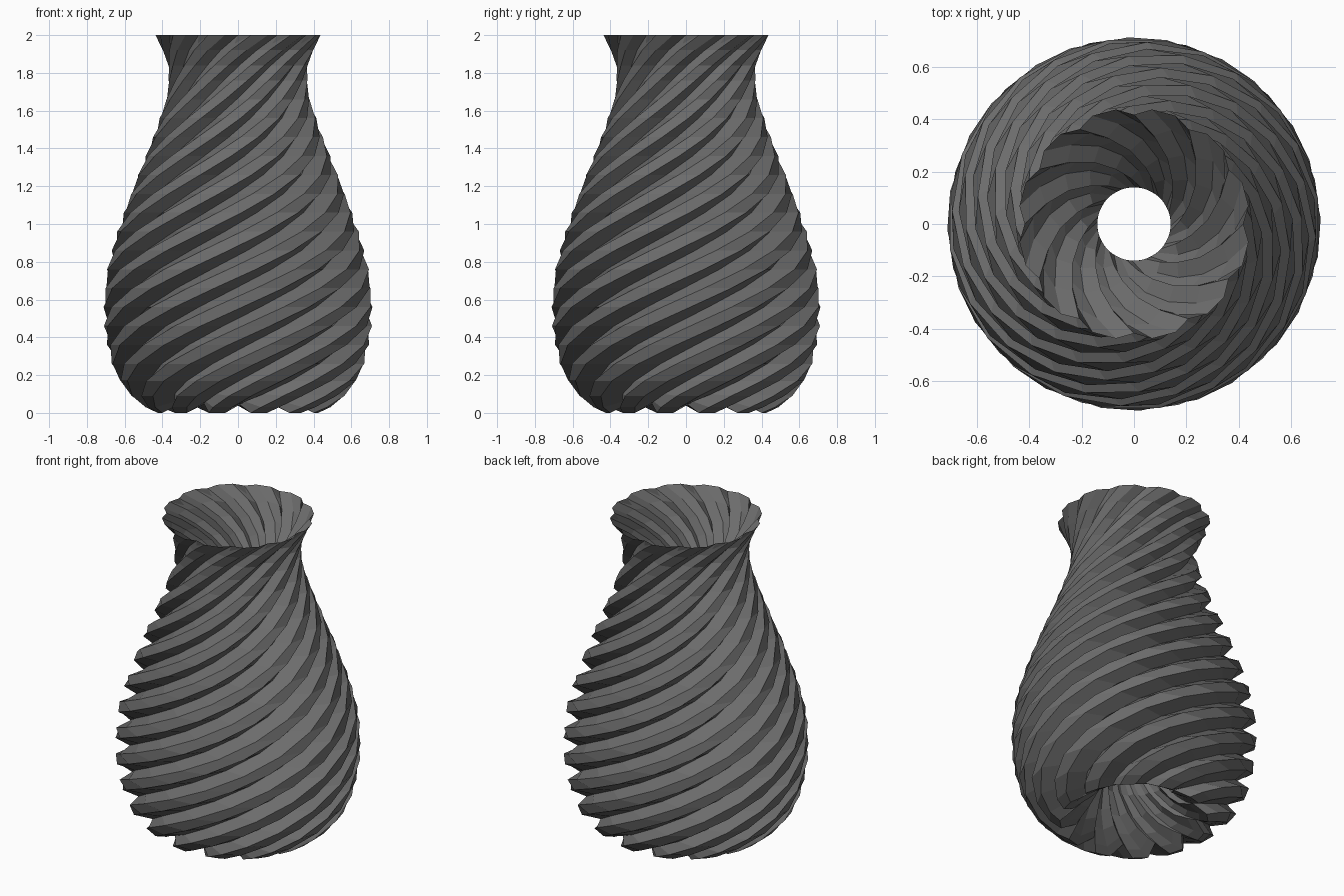
import bpy, bmesh, math

PLEATS = 12
TWIST = math.radians(180)      # twist per unit of height
PITCH = 2 * math.pi / PLEATS

# every ring: height, ridge radius, pleat depth, valley lift
BASE_FUNNEL = [
    (0.40, 0.14, 0.00, 0), (0.28, 0.19, 0.02, 0), (0.17, 0.25, 0.04, 0.01),
    (0.09, 0.31, 0.05, 0.02), (0.03, 0.38, 0.06, 0.04),
]
OUTER = [
    (0.00, 0.43, 0.07, 0.05), (0.03, 0.49, 0.08, 0.03),
    (0.09, 0.565, 0.08, 0.01), (0.17, 0.63, 0.08, 0), (0.26, 0.67, 0.08, 0),
    (0.36, 0.695, 0.08, 0), (0.46, 0.71, 0.08, 0), (0.56, 0.712, 0.08, 0),
    (0.66, 0.708, 0.08, 0), (0.76, 0.695, 0.08, 0), (0.86, 0.67, 0.08, 0),
    (0.96, 0.64, 0.08, 0), (1.06, 0.605, 0.075, 0), (1.16, 0.57, 0.07, 0),
    (1.26, 0.53, 0.07, 0), (1.36, 0.49, 0.07, 0), (1.46, 0.45, 0.065, 0),
    (1.56, 0.415, 0.06, 0), (1.66, 0.382, 0.05, 0), (1.76, 0.368, 0.04, 0),
    (1.84, 0.372, 0.035, 0), (1.92, 0.40, 0.03, 0), (2.00, 0.442, 0.025, 0),
]
MOUTH_FUNNEL = [
    (1.93, 0.385, 0.04, 0), (1.85, 0.325, 0.045, 0), (1.77, 0.265, 0.045, 0),
    (1.69, 0.205, 0.03, 0), (1.60, 0.14, 0.00, 0),
]

bm = bmesh.new()


def pleated_ring(z, radius, depth, lift):
    """One star outline: two ridge corners and one valley per pleat."""
    verts = []
    for i in range(PLEATS):
        for frac, valley in ((0.0, 1), (0.30, 0), (0.70, 0)):
            a = z * TWIST + (i + frac) * PITCH
            r = radius - depth * valley
            verts.append(bm.verts.new((r * math.cos(a), r * math.sin(a), z + lift * valley)))
    return verts


# base funnel, twisted wall and mouth funnel as one skin
rings = [pleated_ring(*ring) for ring in BASE_FUNNEL + OUTER + MOUTH_FUNNEL]
for low, high in zip(rings, rings[1:]):
    n = len(low)
    for k in range(n):
        j = (k + 1) % n
        bm.faces.new((low[k], low[j], high[j], high[k]))
bmesh.ops.recalc_face_normals(bm, faces=bm.faces)

mesh = bpy.data.meshes.new("twisted_vase")
bm.to_mesh(mesh)
bm.free()
vase = bpy.data.objects.new("twisted_vase", mesh)
bpy.context.collection.objects.link(vase)

# dark grey finish
mat = bpy.data.materials.new("dark_grey")
mat.diffuse_color = (0.15, 0.15, 0.15, 1)
mesh.materials.append(mat)
